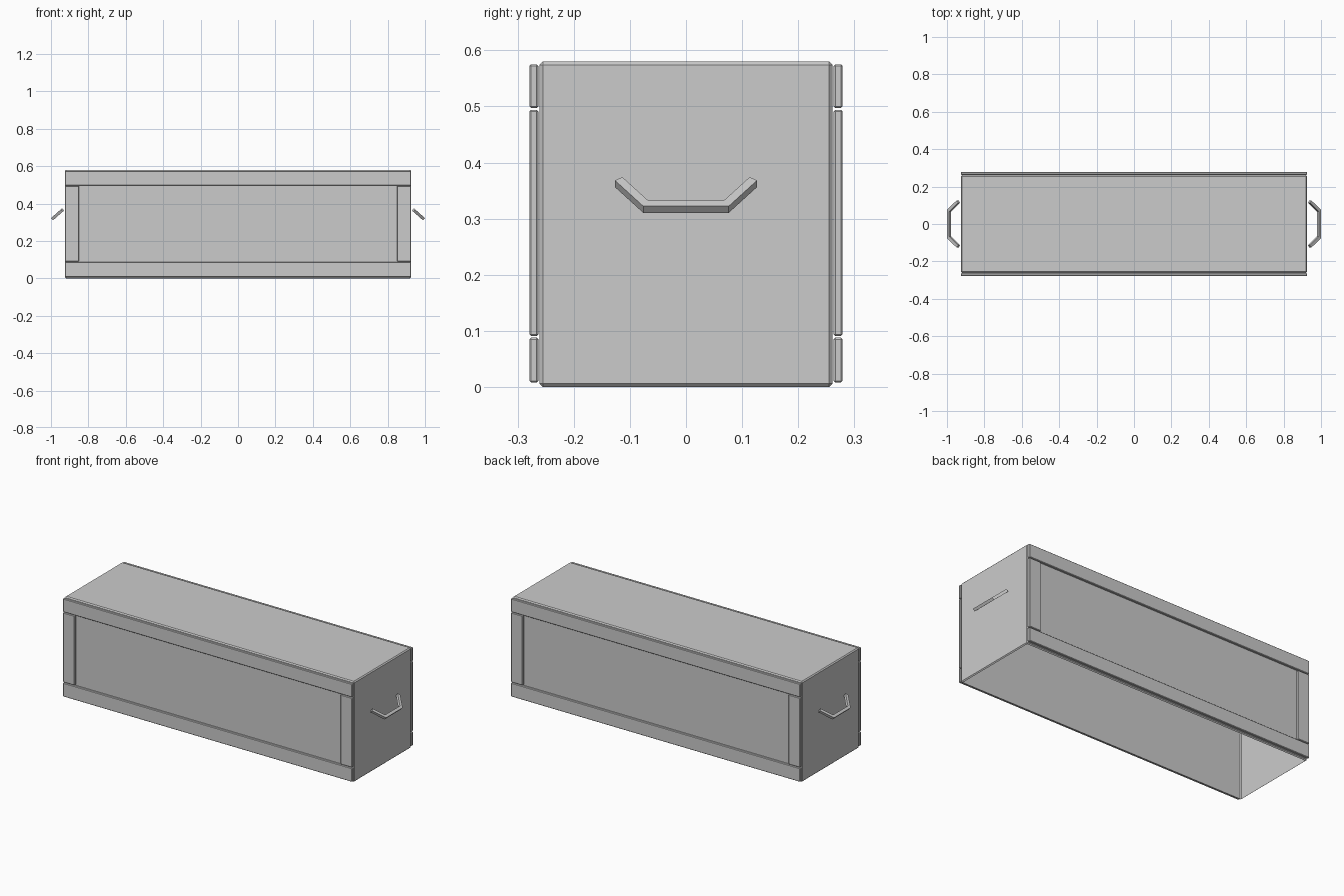
import bpy, bmesh
from mathutils import Vector

if "Cube" in bpy.data.objects:
    bpy.data.objects.remove(bpy.data.objects["Cube"])


def finish(name, bm):
    mesh = bpy.data.meshes.new(name)
    bm.to_mesh(mesh)
    bm.free()
    obj = bpy.data.objects.new(name, mesh)
    bpy.context.collection.objects.link(obj)
    return obj


def chamfered_box(name, lo, hi, bevel, open_bottom=False):
    lo, hi = Vector(lo), Vector(hi)
    bm = bmesh.new()
    bmesh.ops.create_cube(bm, size=1)
    for v in bm.verts:
        v.co = (lo + hi) / 2 + v.co * (hi - lo)
    bmesh.ops.bevel(bm, geom=bm.edges[:], offset=bevel, segments=1,
                    affect='EDGES', profile=0.5)
    bm.normal_update()
    if open_bottom:
        bottom = [f for f in bm.faces if f.normal.z < -0.99]
        bmesh.ops.delete(bm, geom=bottom, context='FACES_ONLY')
    return finish(name, bm)


# Main shell, open underneath
chamfered_box("crate_body", (-0.925, -0.261, 0), (0.925, 0.261, 0.58), 0.006, True)

# Frame boards on front and back
for side, s in (("front", -1), ("back", 1)):
    y0, y1 = sorted((s * 0.263, s * 0.279))
    boards = {
        "top_rail": (-0.925, 0.925, 0.497, 0.575),
        "bottom_rail": (-0.925, 0.925, 0.008, 0.088),
        "left_stile": (-0.925, -0.85, 0.091, 0.494),
        "right_stile": (0.85, 0.925, 0.091, 0.494),
    }
    for name, (x0, x1, z0, z1) in boards.items():
        chamfered_box(f"{side}_{name}", (x0, y0, z0), (x1, y1, z1), 0.003)


# Hanging square-bar handles, tilted about 45 degrees, mitred at the bends
def handle(name, sx):
    half = 0.008
    across = Vector((0, 1, 0))
    rise = Vector((-0.0505, 0, 0.0445)).normalized()
    normal = across.cross(rise)
    origin = Vector((0.9885, 0, 0.3215))
    path = [Vector(p) for p in ((-0.12, 0.066), (-0.072, 0), (0.072, 0), (0.12, 0.066))]
    dirs = [(b - a).normalized() for a, b in zip(path, path[1:])]
    bm = bmesh.new()
    rings = []
    for i, p in enumerate(path):
        d0, d1 = dirs[max(i - 1, 0)], dirs[min(i, 2)]
        n0, n1 = Vector((-d0.y, d0.x)), Vector((-d1.y, d1.x))
        miter = (n0 + n1) / (1 + n0.dot(n1))
        ring = []
        for a, b in ((-1, -1), (1, -1), (1, 1), (-1, 1)):
            q = p + miter * half * a
            co = origin + across * q.x + rise * q.y + normal * half * b
            co.x *= sx
            ring.append(bm.verts.new(co))
        rings.append(ring)
    for r0, r1 in zip(rings, rings[1:]):
        for k in range(4):
            j = (k + 1) % 4
            bm.faces.new((r0[k], r0[j], r1[j], r1[k]))
    bm.faces.new(rings[0])
    bm.faces.new(rings[-1])
    bmesh.ops.recalc_face_normals(bm, faces=bm.faces[:])
    finish(name, bm)


handle("right_handle", 1)
handle("left_handle", -1)
